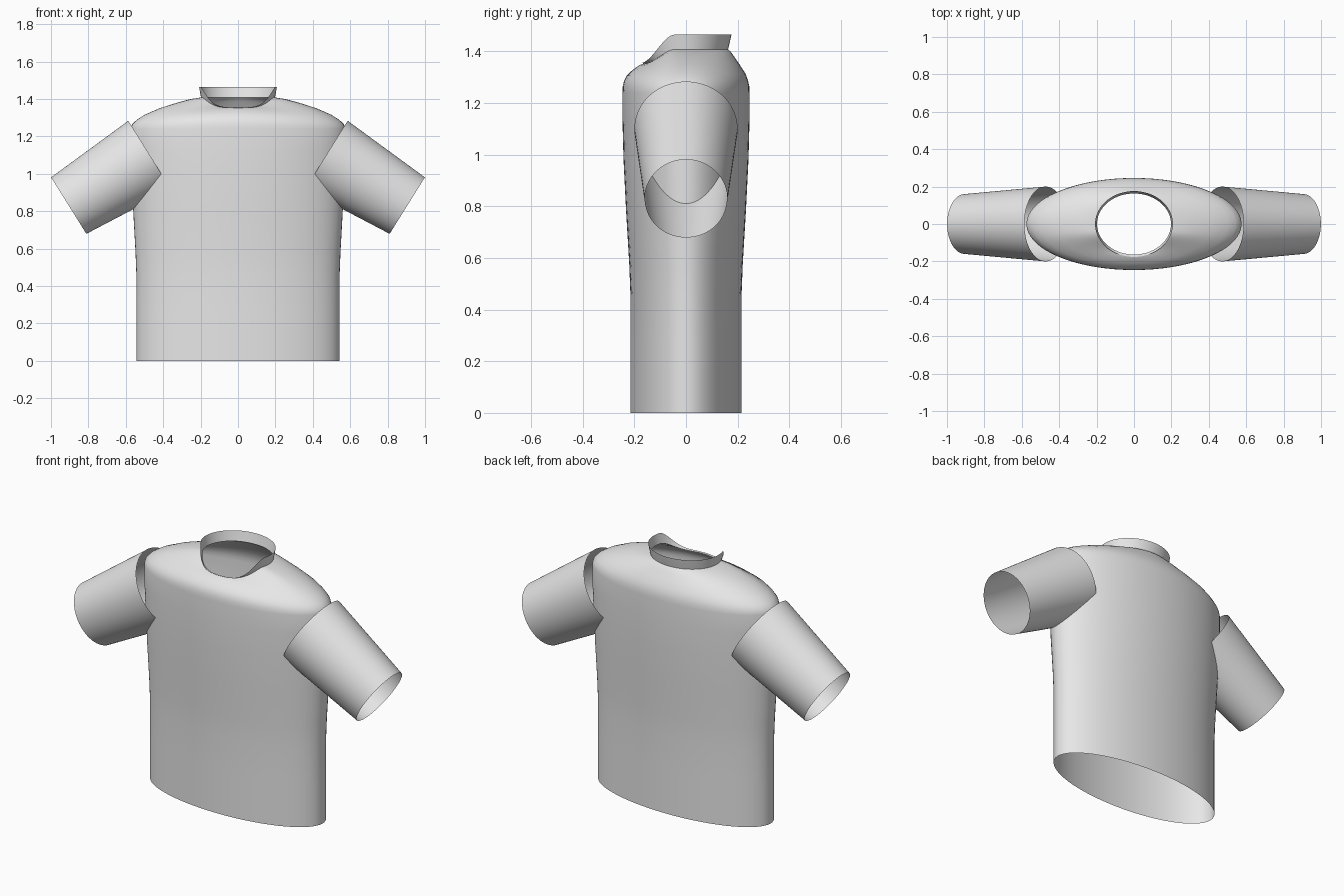
import bpy
import math
from mathutils import Vector

SEGMENTS = 72

cube = bpy.data.objects.get("Cube")
if cube:
    bpy.data.objects.remove(cube, do_unlink=True)

# Plain grey cloth
cloth = bpy.data.materials.new("grey cloth")
cloth.use_nodes = True
colour = (0.8, 0.8, 0.8, 1)
cloth.diffuse_color = colour
cloth.node_tree.nodes["Principled BSDF"].inputs["Base Color"].default_value = colour


def loft(name, rings):
    """Skin closed rings of points into an open smooth tube."""
    n = SEGMENTS
    verts = [p for ring in rings for p in ring]
    faces = [(i * n + j, i * n + (j + 1) % n, (i + 1) * n + (j + 1) % n, (i + 1) * n + j)
             for i in range(len(rings) - 1) for j in range(n)]
    mesh = bpy.data.meshes.new(name)
    mesh.from_pydata(verts, [], faces)
    mesh.materials.append(cloth)
    mesh.shade_smooth()
    obj = bpy.data.objects.new(name, mesh)
    bpy.context.collection.objects.link(obj)
    return obj


def front_drop(angle):
    """0 at the back and sides, easing to 1 at the centre front."""
    t = max(0, (-math.sin(angle) - 0.25) / 0.75)
    return t * t * (3 - 2 * t)


def ellipse(rx, ry, z, drop=0):
    angles = [math.tau * j / SEGMENTS for j in range(SEGMENTS)]
    return [(rx * math.cos(a), ry * math.sin(a), z - drop * front_drop(a)) for a in angles]


# Torso: half width, half depth, height; the neckline dips at the front
profile = [(0.543, 0.215, 0), (0.543, 0.215, 0.25), (0.543, 0.215, 0.45),
           (0.548, 0.22, 0.58), (0.559, 0.232, 0.78), (0.568, 0.242, 0.98),
           (0.574, 0.246, 1.13), (0.575, 0.246, 1.24), (0.566, 0.245, 1.265),
           (0.542, 0.24, 1.288), (0.50, 0.23, 1.315), (0.42, 0.207, 1.35),
           (0.32, 0.185, 1.382), (0.25, 0.172, 1.4), (0.198, 0.163, 1.408)]
NECK_DROP = 0.055
loft("torso", [ellipse(rx, ry, z, NECK_DROP * (max(0, z - 1.25) / 0.158) ** 2)
               for rx, ry, z in profile])

# Collar: flared band that tapers away at the centre front
loft("collar", [ellipse(0.198, 0.163, 1.408, NECK_DROP),
                ellipse(0.203, 0.17, 1.437, 0.082),
                ellipse(0.208, 0.176, 1.465, 0.11)])

# Sleeves: tapered open tubes sloping down and outwards
for name, side in (("left_sleeve", 1), ("right_sleeve", -1)):
    inner, outer = Vector((0.472 * side, 0, 1.1)), Vector((0.905 * side, 0, 0.83))
    axis = (outer - inner).normalized()
    across = Vector((0, -side, 0))
    up = across.cross(axis)
    rings = []
    for f in (0, 0.5, 1):
        centre = inner.lerp(outer, f)
        tall, deep = 0.216 - 0.038 * f, 0.2 - 0.04 * f
        rings.append([centre + up * tall * math.cos(math.tau * j / SEGMENTS)
                      + across * deep * math.sin(math.tau * j / SEGMENTS)
                      for j in range(SEGMENTS)])
    loft(name, rings)
